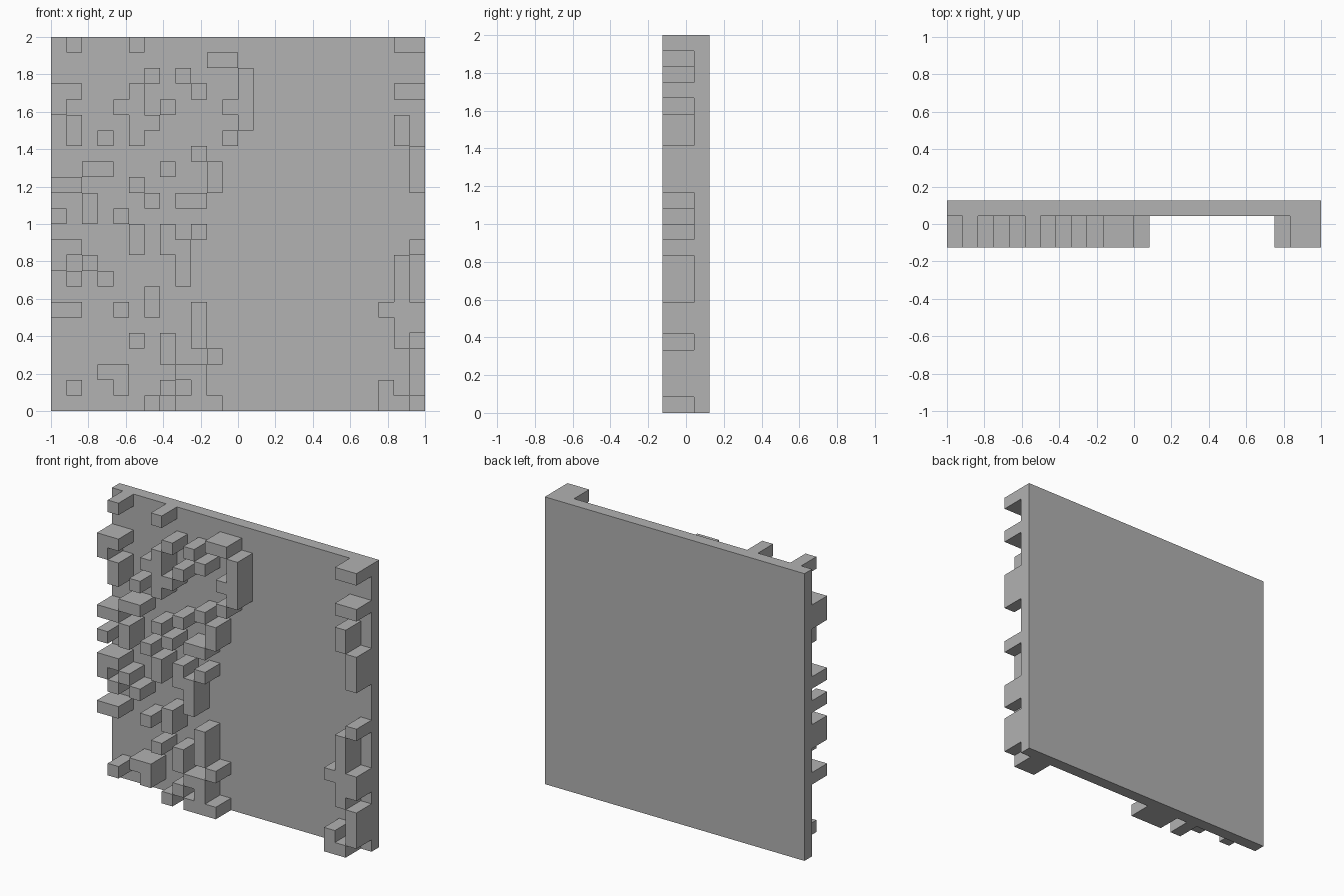
import bpy, bmesh

if "Cube" in bpy.data.objects:
    bpy.data.objects.remove(bpy.data.objects["Cube"])

N = 24
CELL = 2 / N
FRONT, JOINT, BACK = -0.125, 0.0417, 0.125

# Columns of the raised blocks in each row, top row first
LEFT_ROWS = [
    [1, 5], [10, 11], [6, 8, 12], [0, 1, 5, 9, 12],
    [0, 4, 5, 7, 11, 12], [1, 5, 6, 12], [1, 3, 5, 11], [9],
    [2, 3, 7, 10], [0, 1, 5, 10], [2, 6, 8, 9], [0, 2, 4],
    [5, 7, 9], [0, 1, 5, 7, 8], [0, 2, 8], [1, 3, 8],
    [6], [0, 1, 4, 6, 9], [9], [5, 7, 9],
    [7, 10], [3, 4, 8, 9], [1, 4, 7, 9], [6, 8, 9, 10],
]
RIGHT_ROWS = [
    [22, 23], [], [], [22, 23], [], [22], [22], [23], [23], [23], [], [],
    [], [23], [22], [22], [22], [21, 22, 23], [22, 23], [22],
    [23], [23], [21, 23], [21, 22],
]

grey = bpy.data.materials.new("stone_grey")
grey.diffuse_color = (0.445, 0.445, 0.445, 1)
grey.use_nodes = True
grey.node_tree.nodes["Principled BSDF"].inputs["Base Color"].default_value = grey.diffuse_color


def add_object(name, bm):
    mesh = bpy.data.meshes.new(name)
    bm.to_mesh(mesh)
    bm.free()
    mesh.materials.append(grey)
    obj = bpy.data.objects.new(name, mesh)
    bpy.context.collection.objects.link(obj)


def relief(name, rows):
    """Raise the marked cells, with side walls only where a neighbour is empty."""
    cells = {(c, r) for r, row in enumerate(rows) for c in row}
    bm = bmesh.new()

    def quad(*points):
        bm.faces.new([bm.verts.new(p) for p in points])

    for c, r in sorted(cells):
        x0, x1 = -1 + c * CELL, -1 + (c + 1) * CELL
        z1, z0 = 2 - r * CELL, 2 - (r + 1) * CELL
        quad((x0, FRONT, z0), (x1, FRONT, z0), (x1, FRONT, z1), (x0, FRONT, z1))
        # neighbour offset and the front edge of the wall facing it
        for dc, dr, a, b in ((-1, 0, (x0, z1), (x0, z0)), (1, 0, (x1, z0), (x1, z1)),
                             (0, -1, (x1, z1), (x0, z1)), (0, 1, (x0, z0), (x1, z0))):
            if (c + dc, r + dr) not in cells:
                quad((a[0], FRONT, a[1]), (a[0], JOINT, a[1]),
                     (b[0], JOINT, b[1]), (b[0], FRONT, b[1]))
    bmesh.ops.remove_doubles(bm, verts=bm.verts, dist=1e-5)
    # merge coplanar cells into clean faces
    bmesh.ops.dissolve_limit(bm, angle_limit=0.01, verts=bm.verts, edges=bm.edges)
    add_object(name, bm)


# Back panel
bm = bmesh.new()
bmesh.ops.create_cube(bm, size=1)
bmesh.ops.scale(bm, vec=(2, BACK - JOINT, 2), verts=bm.verts)
bmesh.ops.translate(bm, vec=(0, (BACK + JOINT) / 2, 1), verts=bm.verts)
add_object("back_panel", bm)

# Raised blocks on the front
relief("left_blocks", LEFT_ROWS)
relief("right_blocks", RIGHT_ROWS)
